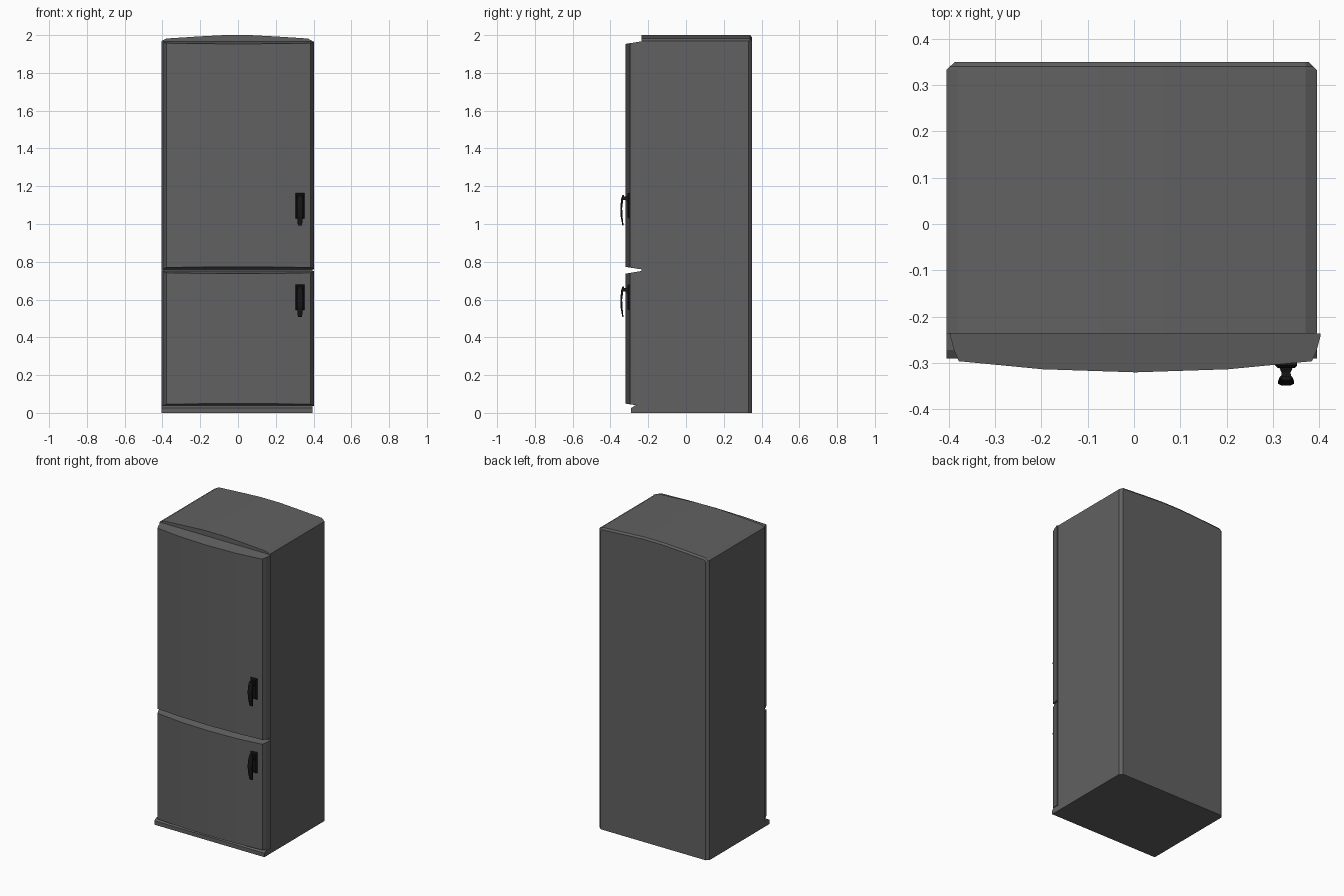
import bpy, bmesh
from mathutils import Vector

if "Cube" in bpy.data.objects:
    bpy.data.objects.remove(bpy.data.objects["Cube"])


def material(name, v):
    m = bpy.data.materials.new(name)
    m.diffuse_color = (v, v, v, 1)
    m.use_nodes = True
    m.node_tree.nodes["Principled BSDF"].inputs["Base Color"].default_value = m.diffuse_color
    return m


grey = material("dark_grey", 0.12)
black = material("black", 0.008)


def loft(name, rings, mat):
    """Skin a list of equal-length point rings and cap both ends."""
    bm = bmesh.new()
    vr = [[bm.verts.new(Vector(p)) for p in r] for r in rings]
    n = len(rings[0])
    for a, b in zip(vr, vr[1:]):
        for i in range(n):
            j = (i + 1) % n
            bm.faces.new((a[i], a[j], b[j], b[i]))
    bm.faces.new(vr[0])
    bm.faces.new(vr[-1])
    bmesh.ops.recalc_face_normals(bm, faces=bm.faces)
    me = bpy.data.meshes.new(name)
    bm.to_mesh(me)
    bm.free()
    me.materials.append(mat)
    ob = bpy.data.objects.new(name, me)
    bpy.context.collection.objects.link(ob)
    return ob


# Cabinet: front outline with a shallow crown, chamfered at the back
def cabinet_ring(y, inset, drop):
    w, cx = 0.40 - inset, -0.005
    half = [(w, 0), (w, 1.968 - drop), (min(w, 0.375), 1.982 - drop),
            (0.2, 1.993 - drop), (0.07, 2.0 - drop)]
    pts = half + [(-x, z) for x, z in reversed(half)]
    return [(cx + x, y, z) for x, z in pts]


loft("cabinet", [cabinet_ring(-0.236, 0, 0), cabinet_ring(0.332, 0, 0),
                 cabinet_ring(0.340, 0.008, 0), cabinet_ring(0.349, 0.018, 0.012)], grey)

# Plinth under the lower door
profile = [(-0.23, 0), (-0.29, 0), (-0.29, 0.026), (-0.272, 0.038), (-0.23, 0.042)]
loft("plinth", [[(x, y, z) for y, z in profile] for x in (-0.405, 0.395)], grey)


# Doors: bowed front, slightly tapered edges
def door(name, z0, z1):
    def ring(z, bow):
        half = [(0.399, -0.236), (0.399, -0.243), (0.391, -0.273), (0.381, -0.296)]
        pts = half + [(x, -0.296 - bow * (1 - (x / 0.381) ** 2)) for x in (0.2, 0, -0.2)]
        pts += [(-x, y) for x, y in reversed(half)]
        # edges slope towards the front face, deepest at the front
        s = 1 if z > (z0 + z1) / 2 else -1
        return [(0.003 + x, y, z - s * 0.013 * min(1, (-0.236 - y) / 0.08)) for x, y in pts]
    loft(name, [ring(z0, 0.024), ring(z1, 0.024)], grey)


door("lower_door", 0.036, 0.751)
door("upper_door", 0.760, 1.967)


# Handles: mounting plate, short stem, curved lever
def box_ring(y, w, z0, z1):
    return [(0.328 + sx * w, y, z) for sx, z in ((-1, z0), (1, z0), (1, z1), (-1, z1))]


def handle(name, dz):
    def up(rings):
        return [[(x, y, z + dz) for x, y, z in r] for r in rings]
    loft(name + "_plate", up([box_ring(-0.292, 0.024, 1.03, 1.165),
                              box_ring(-0.305, 0.024, 1.03, 1.165),
                              box_ring(-0.311, 0.018, 1.037, 1.158)]), black)
    loft(name + "_stem", up([box_ring(-0.308, 0.015, 1.115, 1.150),
                             box_ring(-0.320, 0.010, 1.127, 1.145),
                             box_ring(-0.340, 0.011, 1.127, 1.145)]), black)
    # lever sections: z, front y, back y, half width
    secs = [(1.153, -0.337, -0.328, 0.011), (1.135, -0.343, -0.331, 0.014),
            (1.085, -0.348, -0.338, 0.017), (1.040, -0.346, -0.336, 0.015),
            (0.993, -0.337, -0.331, 0.011)]
    loft(name + "_lever", up([[(0.328 - w, b, z), (0.328 + w, b, z),
                               (0.328 + w, f + 0.003, z), (0.328 + w * 0.6, f, z),
                               (0.328 - w * 0.6, f, z), (0.328 - w, f + 0.003, z)]
                              for z, f, b, w in secs]), black)


handle("upper_handle", 0)
handle("lower_handle", -0.485)
